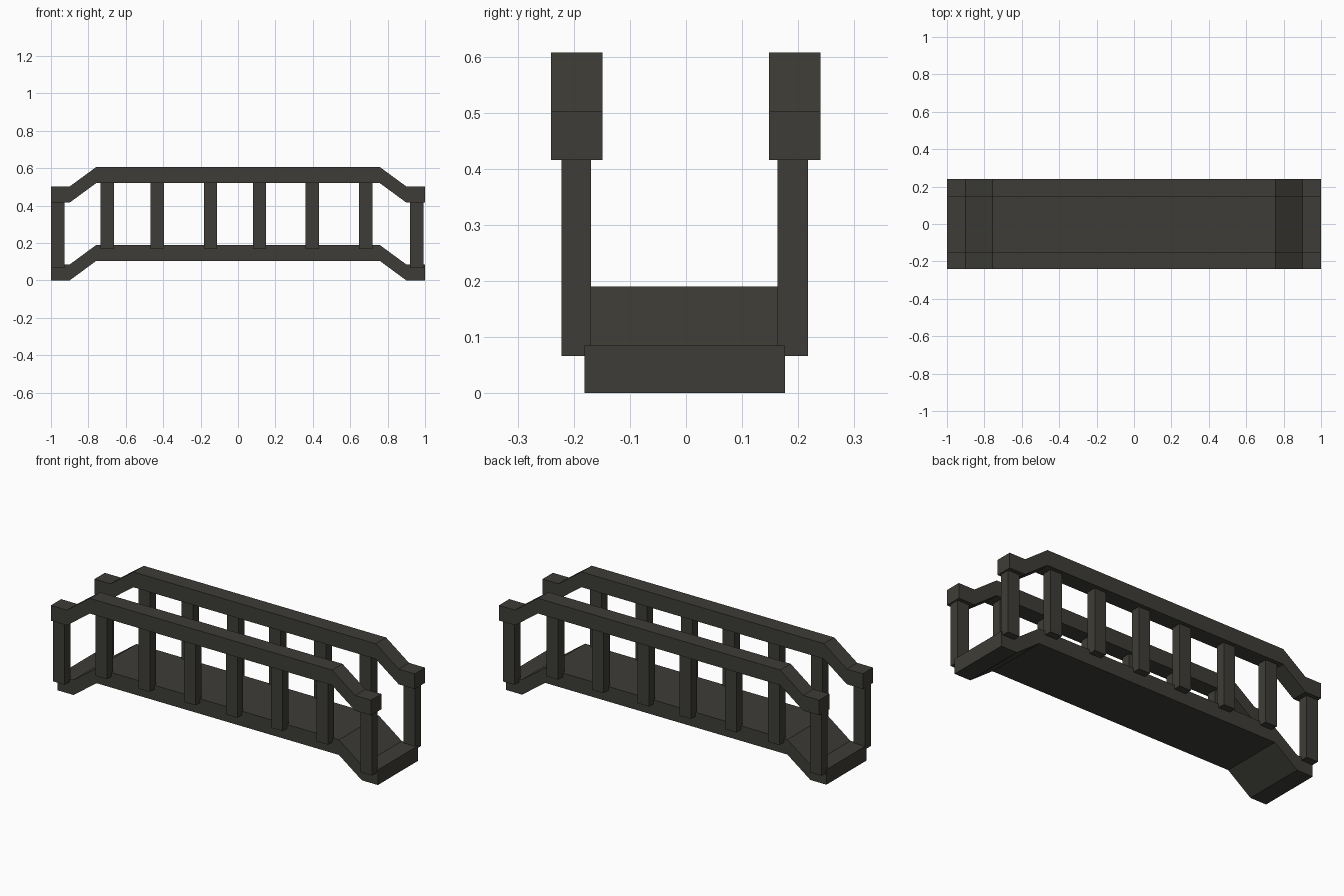
import bpy

if "Cube" in bpy.data.objects:
    bpy.data.objects.remove(bpy.data.objects["Cube"])

mat = bpy.data.materials.new("dark weathered timber")
mat.diffuse_color = (0.048, 0.046, 0.038, 1)
mat.use_nodes = True
mat.node_tree.nodes["Principled BSDF"].inputs["Base Color"].default_value = mat.diffuse_color


def extrude_profile(name, pts, y0, y1):
    """Solid made from an x-z outline extruded along y."""
    n = len(pts)
    verts = [(x, y0, z) for x, z in pts] + [(x, y1, z) for x, z in pts]
    faces = [(i, i + n, (i + 1) % n + n, (i + 1) % n) for i in range(n)]
    # end caps as quads between bottom and top outline points
    h = n // 2
    for i in range(h - 1):
        a, b, c, d = i, i + 1, n - 2 - i, n - 1 - i
        faces += [(a, b, c, d), (d + n, c + n, b + n, a + n)]
    me = bpy.data.meshes.new(name)
    me.from_pydata(verts, [], faces)
    me.materials.append(mat)
    ob = bpy.data.objects.new(name, me)
    bpy.context.collection.objects.link(ob)
    return ob


def arch(z, t):
    """Stepped bridge outline, bottom at z, thickness t."""
    line = [(-1, 0), (-0.9, 0), (-0.757, 0.105), (0.757, 0.105), (0.9, 0), (1, 0)]
    return [(x, z + dz) for x, dz in line] + [(x, z + t + dz) for x, dz in reversed(line)]


# walkway
extrude_profile("deck", arch(0, 0.085), -0.181, 0.176)

# handrails
extrude_profile("handrail_front", arch(0.416, 0.086), -0.241, -0.149)
extrude_profile("handrail_back", arch(0.416, 0.086), 0.148, 0.240)

# posts on both sides
post_x = [-0.963, -0.699, -0.431, -0.147, 0.115, 0.398, 0.682, 0.955]
for side, y0, y1 in (("front", -0.222, -0.169), ("back", 0.163, 0.217)):
    for i, x in enumerate(post_x):
        lift = 0 if i in (0, 7) else 0.102
        z0, z1 = 0.066 + lift, 0.425 + lift
        a, b = x - 0.036, x + 0.036
        extrude_profile(f"post_{side}_{i + 1}",
                        [(a, z0), (b, z0), (b, z1), (a, z1)], y0, y1)
